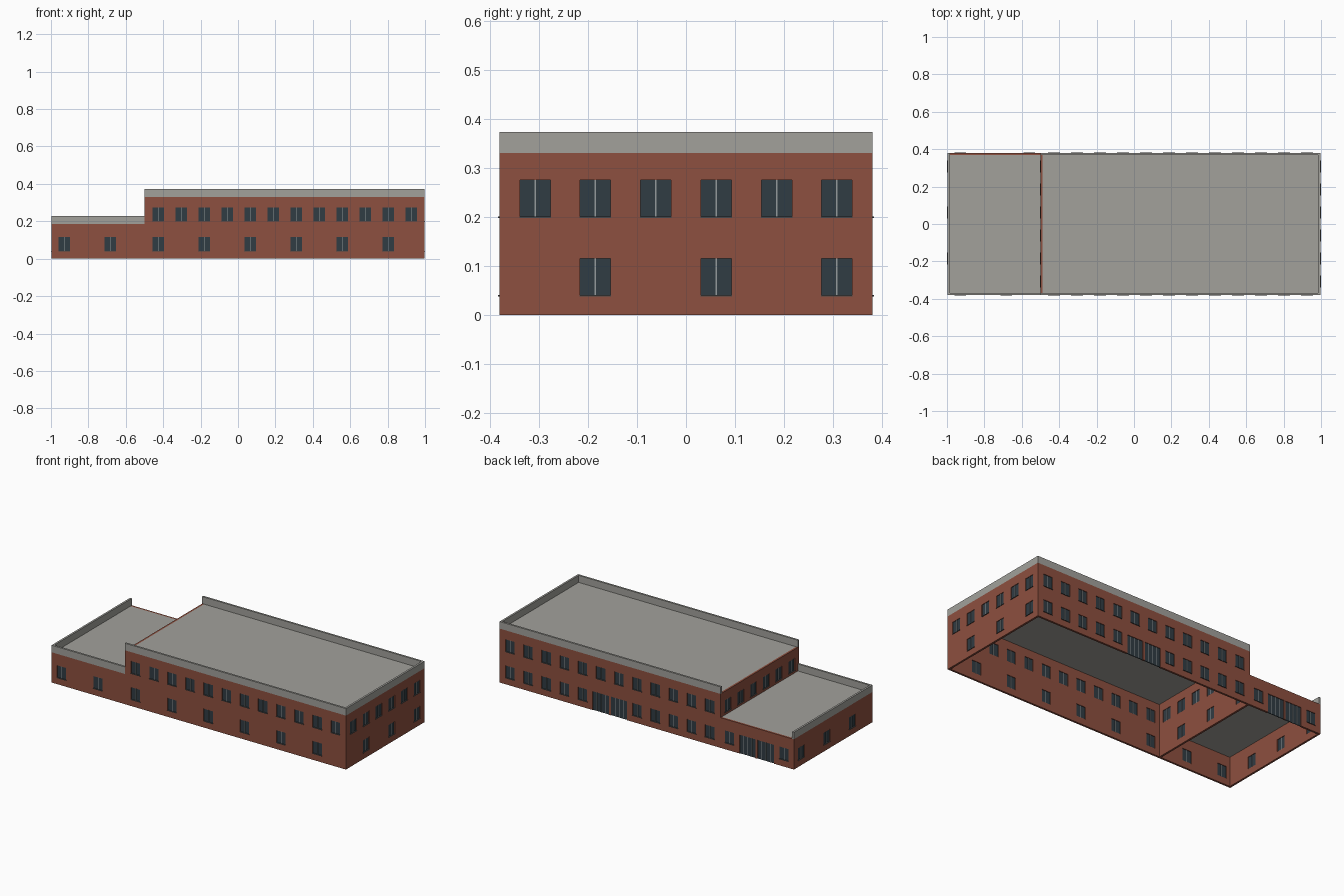
import bpy, bmesh, math
from mathutils import Matrix, Vector

if "Cube" in bpy.data.objects:
    bpy.data.objects.remove(bpy.data.objects["Cube"])

T = 0.012                      # wall thickness
X0, XM, X1, Y = -0.997, -0.5, 0.997, 0.38
LOW, TALL, RIM = 0.185, 0.33, 0.043
STEP, WIN_W, WIN_H = 0.123, 0.062, 0.075
SILL_LOW, SILL_HIGH = 0.04, 0.20


def material(name, rgb):
    m = bpy.data.materials.new(name)
    m.diffuse_color = (*rgb, 1)
    m.use_nodes = True
    m.node_tree.nodes["Principled BSDF"].inputs["Base Color"].default_value = m.diffuse_color
    return m


BRICK = material("brick", (0.27, 0.08, 0.05))
STONE = material("stone", (0.36, 0.355, 0.33))
GLASS = material("glass", (0.03, 0.045, 0.056))
FRAME = material("frame", (0.30, 0.33, 0.34))
SILL = material("sill", (0.07, 0.07, 0.07))


def add_object(name, bm, mat, matrix=Matrix()):
    me = bpy.data.meshes.new(name)
    bm.to_mesh(me)
    bm.free()
    me.materials.append(mat)
    ob = bpy.data.objects.new(name, me)
    ob.matrix_world = matrix
    bpy.context.collection.objects.link(ob)
    return ob


def boxes(name, spans, mat, matrix=Matrix()):
    """One object from boxes given as (low corner, high corner)."""
    if not spans:
        return
    bm = bmesh.new()
    for lo, hi in spans:
        lo, hi = Vector(lo), Vector(hi)
        bmesh.ops.create_cube(bm, size=1, matrix=Matrix.Translation((lo + hi) / 2)
                              @ Matrix.Diagonal((*(hi - lo), 1)))
    add_object(name, bm, mat, matrix)


def wall(name, start, angle, length, height, windows, doors=(), rim=None):
    """Wall along local x, outside facing local -y, with glazed openings."""
    mw = Matrix.Translation((*start, 0)) @ Matrix.Rotation(math.radians(angle), 4, 'Z')
    holes = [(u - WIN_W / 2, u + WIN_W / 2, z, z + WIN_H) for u, z in windows]
    holes += [(u - 0.055, u + 0.055, 0, 0.115) for u in doors]

    # brick sheet with openings left out, then thickened
    us = sorted({round(v, 5) for h in holes for v in h[:2]} | {0, length})
    zs = sorted({round(v, 5) for h in holes for v in h[2:]} | {0, height})
    bm = bmesh.new()
    grid = [[bm.verts.new((u, 0, z)) for z in zs] for u in us]
    for i in range(len(us) - 1):
        for j in range(len(zs) - 1):
            u, z = (us[i] + us[i + 1]) / 2, (zs[j] + zs[j + 1]) / 2
            if not any(a < u < b and c < z < d for a, b, c, d in holes):
                bm.faces.new((grid[i][j], grid[i + 1][j],
                              grid[i + 1][j + 1], grid[i][j + 1]))
    loose = [v for v in bm.verts if not v.link_faces]
    bmesh.ops.delete(bm, geom=loose, context='VERTS')
    ob = add_object(name + "_wall", bm, BRICK, mw)
    mod = ob.modifiers.new("thickness", 'SOLIDIFY')
    mod.thickness, mod.offset = T, -1

    # recessed panes, mullions and sills
    boxes(name + "_panes", [((a, 0.004, c), (b, 0.008, d)) for a, b, c, d in holes], GLASS, mw)
    bars = [(u, z, z + WIN_H) for u, z in windows]
    bars += [(u + k, 0, 0.115) for u in doors for k in (-0.028, 0, 0.028)]
    boxes(name + "_mullions", [((u - 0.0015, 0.002, c), (u + 0.0015, 0.010, d))
                               for u, c, d in bars], FRAME, mw)
    boxes(name + "_sills", [((u - 0.032, -0.003, z - 0.002), (u + 0.032, 0.004, z + 0.001))
                            for u, z in windows], SILL, mw)
    # parapet
    if rim:
        boxes(name + "_parapet", [((rim[0], 0, height), (rim[1], T, height + RIM))], STONE, mw)


# window positions
tall_x = [-0.427 + STEP * i for i in range(12)]
low_x = [-0.929 + STEP * i for i in range(4)]
side_y = [STEP * (i - 2.5) for i in range(6)]
tall_len, low_len, side_len = X1 - XM, XM - X0, 2 * (Y - T)

# front walls
wall("front_tall", (XM, -Y), 0, tall_len, TALL,
     [(x - XM, SILL_HIGH) for x in tall_x] + [(x - XM, SILL_LOW) for x in tall_x[::2]],
     rim=(0, tall_len))
wall("front_low", (X0, -Y), 0, low_len, LOW,
     [(x - X0, SILL_LOW) for x in low_x[::2]], rim=(0, low_len))

# back walls with paired entrances
wall("back_tall", (X1, Y), 180, tall_len, TALL,
     [(X1 - x, SILL_HIGH) for x in tall_x]
     + [(X1 - x, SILL_LOW) for i, x in enumerate(tall_x) if i not in (5, 6)],
     doors=[X1 - x for x in tall_x[5:7]], rim=(0, tall_len))
wall("back_low", (XM, Y), 180, low_len, LOW,
     [(XM - x, SILL_LOW) for x in (low_x[0], low_x[3])],
     doors=[XM - x for x in low_x[1:3]])

# end walls and the step wall between the two heights
upper, lower = side_y, side_y[1::2]
wall("right", (X1, -Y + T), 90, side_len, TALL,
     [(y + Y - T, SILL_HIGH) for y in upper] + [(y + Y - T, SILL_LOW) for y in lower],
     rim=(0, side_len))
wall("step", (XM, Y - T), 270, side_len, TALL,
     [(Y - T - y, SILL_HIGH) for y in upper] + [(Y - T - y, SILL_LOW) for y in lower])
wall("left", (X0, Y - T), 270, side_len, LOW,
     [(Y - T - y, SILL_LOW) for y in lower], rim=(-T, side_len))

# flat roofs
boxes("tall_roof", [((XM + T, -Y + T, TALL - 0.004), (X1 - T, Y - T, TALL))], STONE)
boxes("low_roof", [((X0 + T, -Y + T, LOW - 0.004), (XM, Y - T, LOW))], STONE)
